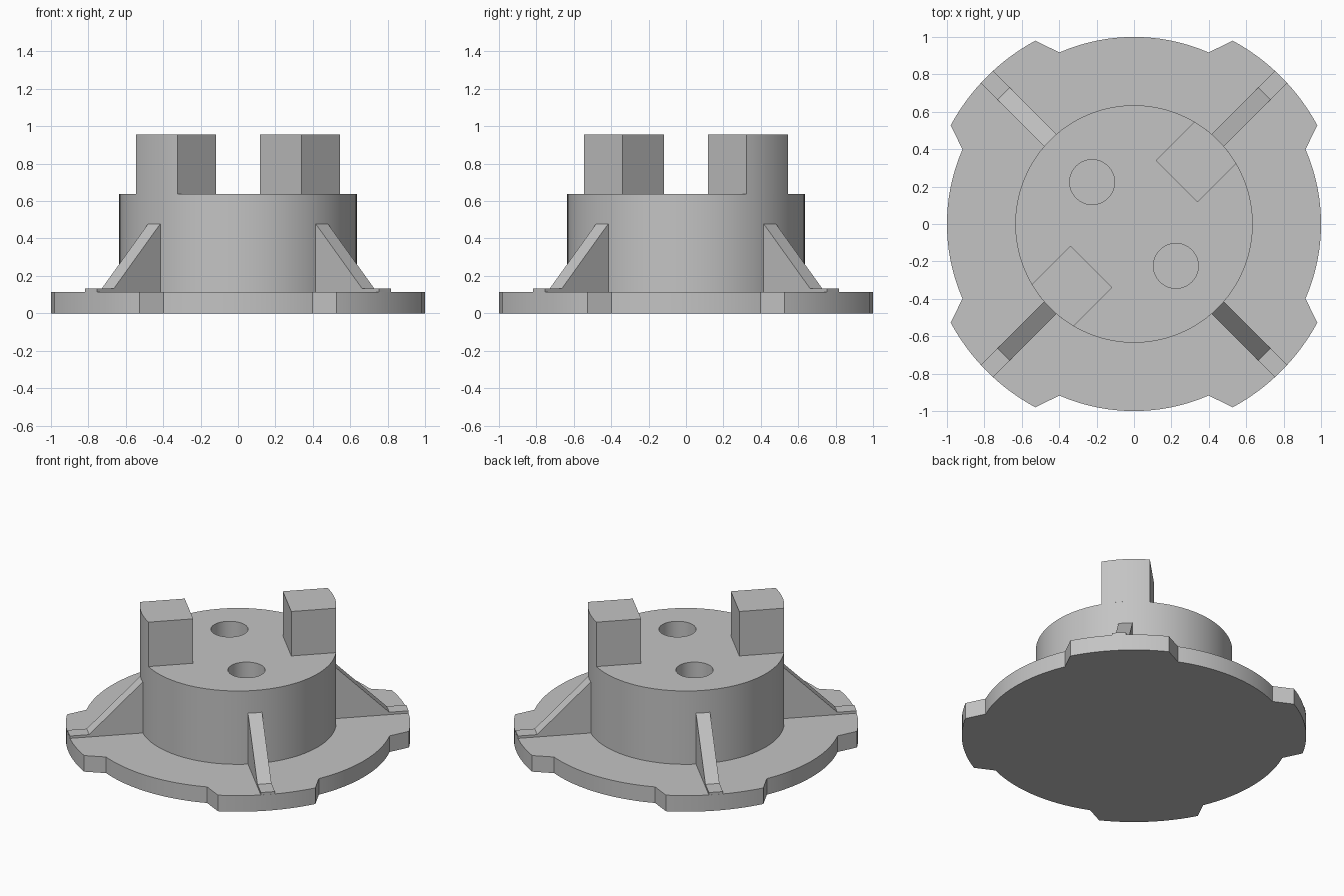
import bpy, bmesh
from math import radians, cos, sin, sqrt, asin
from mathutils import Matrix, Vector

if "Cube" in bpy.data.objects:
    bpy.data.objects.remove(bpy.data.objects["Cube"], do_unlink=True)

DISC_R, TAB_R, HUB_R = 1.0, 1.113, 0.635
DISC_TOP, HUB_TOP, PRONG_TOP = 0.115, 0.638, 0.955

grey = bpy.data.materials.new("plain_grey")
grey.use_nodes = True
colour = (0.55, 0.55, 0.55, 1)
grey.diffuse_color = colour
grey.node_tree.nodes["Principled BSDF"].inputs["Base Color"].default_value = colour


def arc(radius, start, end, steps):
    angles = [radians(start + (end - start) * i / steps) for i in range(steps + 1)]
    return [(radius * cos(a), radius * sin(a)) for a in angles]


def smooth(mesh):
    mesh.shade_smooth()
    mesh.set_sharp_from_angle(angle=radians(25))


def extrude(name, points, offset, matrix=Matrix()):
    """Extrude a closed polygon of 3D points along an offset."""
    bm = bmesh.new()
    face = bm.faces.new([bm.verts.new(p) for p in points])
    result = bmesh.ops.extrude_face_region(bm, geom=[face], use_keep_orig=True)
    verts = [g for g in result["geom"] if isinstance(g, bmesh.types.BMVert)]
    bmesh.ops.translate(bm, verts=verts, vec=offset)
    bmesh.ops.recalc_face_normals(bm, faces=bm.faces)
    bm.transform(matrix)
    mesh = bpy.data.meshes.new(name)
    bm.to_mesh(mesh)
    bm.free()
    smooth(mesh)
    mesh.materials.append(grey)
    obj = bpy.data.objects.new(name, mesh)
    bpy.context.collection.objects.link(obj)
    return obj


def slab(name, outline, bottom, top, matrix=Matrix()):
    return extrude(name, [(x, y, bottom) for x, y in outline], Vector((0, 0, top - bottom)), matrix)


def turn(degrees):
    return Matrix.Rotation(radians(degrees), 4, "Z")


# Base disc with four flared tabs on the diagonals
outline = []
for quarter in range(4):
    a = 90 * quarter
    outline += arc(DISC_R, a - 23.5, a + 23.5, 24)
    outline += arc(TAB_R, a + 28.3, a + 61.7, 16)
slab("base_disc", outline, 0, DISC_TOP)

# Hub with two blind round sockets
hub = slab("hub", arc(HUB_R, 0, 360, 96)[:-1], DISC_TOP - 0.02, HUB_TOP)
cutters = []
for side in (1, -1):
    hole = Matrix.Translation((0.224 * side, -0.224 * side, 0))
    cutter = slab("socket_cutter", arc(0.12, 0, 360, 48)[:-1], 0.32, HUB_TOP + 0.1, hole)
    cutter.hide_render = True
    cutters.append(cutter)
    cut = hub.modifiers.new("socket", "BOOLEAN")
    cut.operation = "DIFFERENCE"
    cut.solver = "EXACT"
    cut.object = cutter
bpy.context.view_layer.update()
cut_mesh = bpy.data.meshes.new_from_object(hub.evaluated_get(bpy.context.evaluated_depsgraph_get()))
hub.modifiers.clear()
hub.data = cut_mesh
smooth(cut_mesh)
for cutter in cutters:
    bpy.data.objects.remove(cutter, do_unlink=True)

# Two prongs with rounded outer faces flush with the hub
half = 0.157
spread = asin(half / HUB_R) * 180 / 3.14159265
prong = [(0.322, half), (0.322, -half)] + arc(HUB_R, -spread, spread, 12)
for name, angle in (("back_left_prong", 45), ("front_right_prong", 225)):
    slab(name, prong, HUB_TOP, PRONG_TOP, turn(angle))

# Sloping ribs with a low flat foot reaching the tab edge
width = 0.092
tip = sqrt(TAB_R ** 2 - (width / 2) ** 2)
profile = [(0.6, 0.1), (tip, 0.1), (tip, 0.132), (0.985, 0.132), (0.632, 0.48), (0.6, 0.48)]
ribs = ("back_left_rib", "back_right_rib", "front_right_rib", "front_left_rib")
for i, name in enumerate(ribs):
    points = [(r, -width / 2, z) for r, z in profile]
    extrude(name, points, Vector((0, width, 0)), turn(45 + 90 * i))
